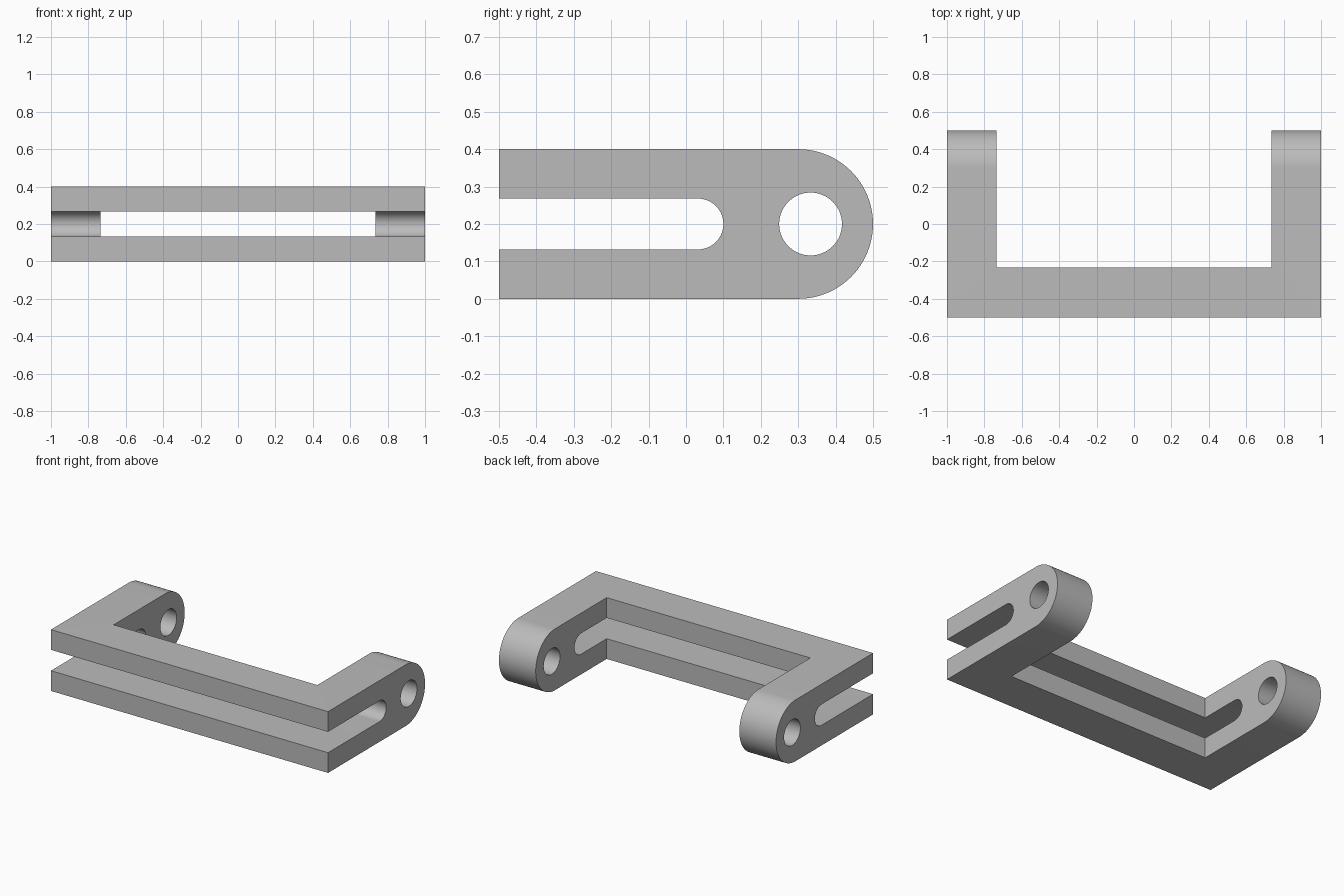
import bpy
import bmesh
from math import sin, cos, pi, radians
from mathutils import Vector

default = bpy.data.objects.get("Cube")
if default:
    bpy.data.objects.remove(default, do_unlink=True)

HALF = 1.0       # half the width
MID = 0.2        # height of the centre line
BAR = 0.265      # thickness of the arms and the front bar

grey = bpy.data.materials.new("plain grey")
grey.use_nodes = True
grey.diffuse_color = (0.5, 0.5, 0.5, 1)
grey.node_tree.nodes["Principled BSDF"].inputs["Base Color"].default_value = (0.5, 0.5, 0.5, 1)


def arc(y, r, start, end, steps):
    """Points of an arc around (y, MID) in the side plane."""
    angles = [start + (end - start) * i / steps for i in range(steps + 1)]
    return [(y + r * cos(a), MID + r * sin(a)) for a in angles]


def extrude_profile(name, points, half_width):
    """Solid made by sweeping a side profile along x."""
    bm = bmesh.new()
    face = bm.faces.new([bm.verts.new((-half_width, y, z)) for y, z in points])
    swept = bmesh.ops.extrude_face_region(bm, geom=[face])["geom"]
    verts = [v for v in swept if isinstance(v, bmesh.types.BMVert)]
    bmesh.ops.translate(bm, verts=verts, vec=Vector((2 * half_width, 0, 0)))
    # keep the starting cap so that the solid is closed
    if not face.is_valid or len(face.verts) == 0:
        raise RuntimeError("profile cap lost")
    bmesh.ops.recalc_face_normals(bm, faces=bm.faces[:])
    mesh = bpy.data.meshes.new(name)
    bm.to_mesh(mesh)
    bm.free()
    mesh.materials.append(grey)
    obj = bpy.data.objects.new(name, mesh)
    bpy.context.collection.objects.link(obj)
    return obj


def cut(target, cutter):
    """Subtract the cutter and remove it."""
    cutter.hide_render = True
    mod = target.modifiers.new("cut", 'BOOLEAN')
    mod.operation, mod.solver, mod.object = 'DIFFERENCE', 'EXACT', cutter
    bpy.context.view_layer.objects.active = target
    bpy.ops.object.modifier_apply(modifier=mod.name)
    bpy.data.objects.remove(cutter, do_unlink=True)


# Side profile: rounded back end, slot open to the front
outline = [(-0.5, 0)] + arc(0.3, MID, -pi / 2, pi / 2, 48) + [(-0.5, 2 * MID)]
slot = [(-0.5, 0.268)] + arc(0.032, 0.068, pi / 2, -pi / 2, 32) + [(-0.5, 0.132)]
bracket = extrude_profile("slotted_bracket", outline + slot, HALF)

# Gap between the two arms
front, back = -0.5 + BAR + 0.003, 0.7
gap = [(front, -0.2), (back, -0.2), (back, 0.6), (front, 0.6)]
cut(bracket, extrude_profile("gap_cutter", gap, HALF - BAR))

# Pivot hole through both arms
hole = arc(0.333, 0.084, 0, 2 * pi, 64)[:-1]
cut(bracket, extrude_profile("hole_cutter", hole, HALF + 0.1))

# Smooth rounds with sharp edges
bpy.ops.object.select_all(action='DESELECT')
bracket.select_set(True)
bpy.context.view_layer.objects.active = bracket
bpy.ops.object.shade_smooth_by_angle(angle=radians(30))
